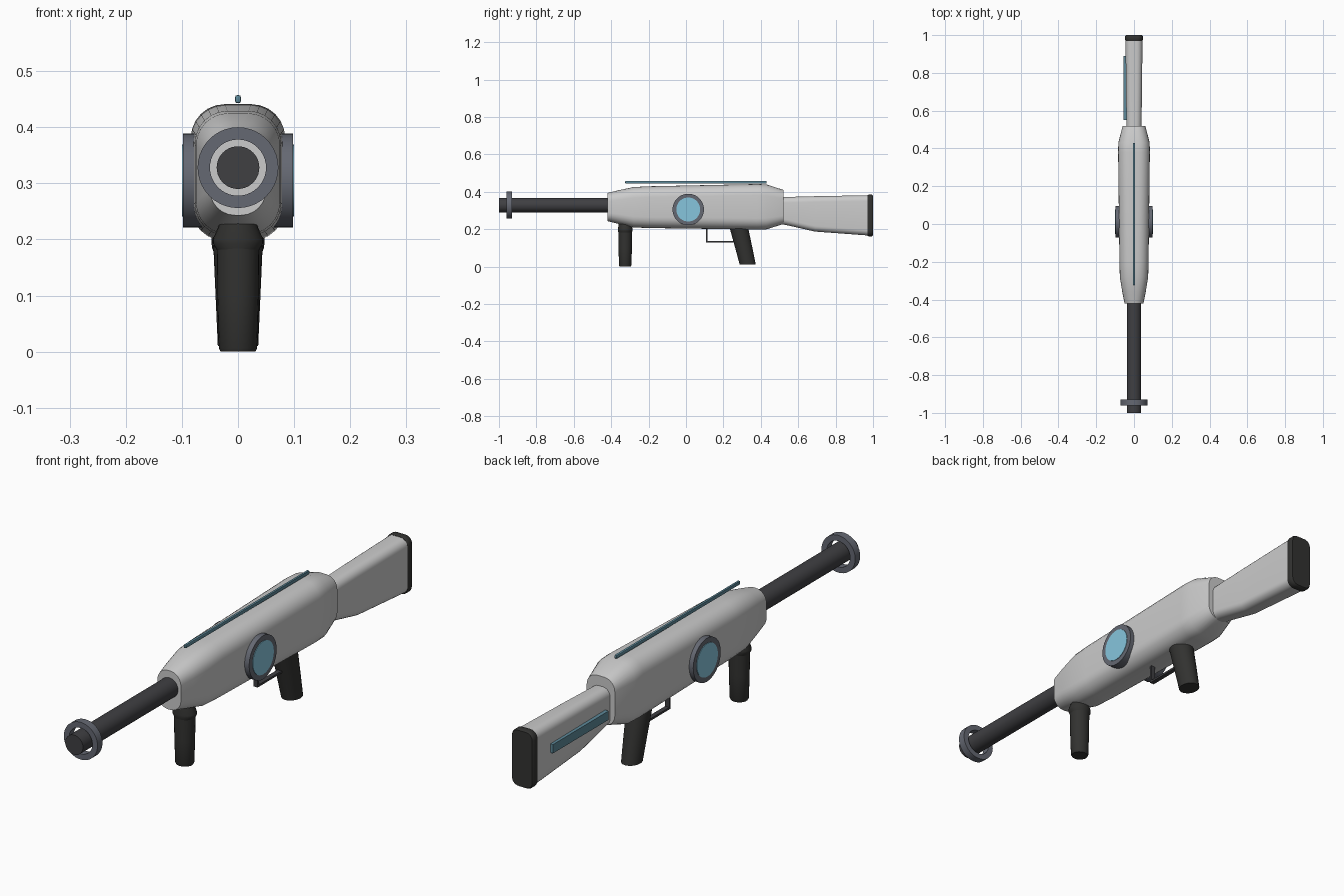
import bpy, bmesh, math
from mathutils import Matrix, Vector

if "Cube" in bpy.data.objects:
    bpy.data.objects.remove(bpy.data.objects["Cube"])


def material(name, rgb):
    m = bpy.data.materials.new(name)
    m.diffuse_color = (*rgb, 1)
    m.use_nodes = True
    m.node_tree.nodes["Principled BSDF"].inputs["Base Color"].default_value = m.diffuse_color
    return m


DARK = material("dark_metal", (0.05, 0.05, 0.055))
GRIP = material("grip_black", (0.032, 0.032, 0.03))
STEEL = material("blue_steel", (0.13, 0.14, 0.17))
GLASS = material("lens_blue", (0.24, 0.56, 0.72))
TEAL = material("glow_strip", (0.11, 0.25, 0.32))
SHELL = material("shell_grey", (0.68, 0.68, 0.7))


def finish(name, bm, mat, angle=35):
    bmesh.ops.recalc_face_normals(bm, faces=bm.faces)
    mesh = bpy.data.meshes.new(name)
    bm.to_mesh(mesh)
    bm.free()
    ob = bpy.data.objects.new(name, mesh)
    bpy.context.collection.objects.link(ob)
    mesh.materials.append(mat)
    bpy.ops.object.select_all(action='DESELECT')
    ob.select_set(True)
    bpy.context.view_layer.objects.active = ob
    bpy.ops.object.shade_smooth_by_angle(angle=math.radians(angle))
    return ob


def bridge(bm, rings, closed=False):
    """Skin equal-length vertex loops, capping the ends unless closed."""
    loops = [[bm.verts.new(p) for p in ring] for ring in rings]
    n = len(loops[0])
    pairs = list(zip(loops, loops[1:])) + ([(loops[-1], loops[0])] if closed else [])
    for a, b in pairs:
        for i in range(n):
            j = (i + 1) % n
            bm.faces.new((a[i], a[j], b[j], b[i]))
    if not closed:
        bm.faces.new(loops[0])
        bm.faces.new(loops[-1])


def rounded(hw, lo, hi, r, seg=7):
    """Rounded rectangle in (x, z)."""
    pts = []
    corners = [(hw - r, hi - r), (-hw + r, hi - r), (-hw + r, lo + r), (hw - r, lo + r)]
    for k, (cx, cz) in enumerate(corners):
        for i in range(seg):
            a = math.pi / 2 * (k + i / (seg - 1))
            pts.append((cx + r * math.cos(a), cz + r * math.sin(a)))
    return pts


def loft_y(name, sections, mat):
    bm = bmesh.new()
    bridge(bm, [[(x, y, z) for x, z in rounded(hw, lo, hi, r)]
                for y, hw, lo, hi, r in sections])
    return finish(name, bm, mat)


def loft_z(name, sections, mat, n=24):
    """Elliptical sections (z, y centre, x radius, y radius)."""
    bm = bmesh.new()
    bridge(bm, [[(rx * math.cos(2 * math.pi * i / n), y + ry * math.sin(2 * math.pi * i / n), z)
                 for i in range(n)] for z, y, rx, ry in sections])
    return finish(name, bm, mat)


def turned(name, centre, axis, profile, mat, closed=False, n=40):
    """Revolve (offset along axis, radius) points about an axis."""
    rot = Vector((0, 0, 1)).rotation_difference(Vector(axis)).to_matrix()
    bm = bmesh.new()
    bridge(bm, [[Vector(centre) + rot @ Vector((r * math.cos(2 * math.pi * i / n),
                                                r * math.sin(2 * math.pi * i / n), h))
                 for i in range(n)] for h, r in profile], closed)
    return finish(name, bm, mat)


def box(name, lo, hi, mat, bevel=0.0):
    bm = bmesh.new()
    lo, hi = Vector(lo), Vector(hi)
    bmesh.ops.create_cube(bm, size=1, matrix=Matrix.Translation((lo + hi) / 2)
                          @ Matrix.Diagonal((*(hi - lo), 1)))
    if bevel:
        bmesh.ops.bevel(bm, geom=bm.edges[:], offset=bevel, segments=2, profile=0.5, affect='EDGES')
    return finish(name, bm, mat)


# main shell
loft_y("body", [(-0.42, 0.05, 0.243, 0.393, 0.045),
                (-0.36, 0.062, 0.228, 0.408, 0.052),
                (-0.28, 0.075, 0.209, 0.425, 0.058),
                (-0.2, 0.077, 0.206, 0.429, 0.058),
                (0.38, 0.084, 0.198, 0.441, 0.06),
                (0.43, 0.083, 0.199, 0.439, 0.06),
                (0.52, 0.06, 0.227, 0.41, 0.045)], SHELL)

# shoulder stock and butt pad
loft_y("stock", [(0.5, 0.039, 0.228, 0.371, 0.03),
                 (0.54, 0.04, 0.221, 0.372, 0.03),
                 (0.69, 0.042, 0.187, 0.376, 0.03),
                 (0.975, 0.045, 0.166, 0.381, 0.03)], SHELL)
loft_y("butt_pad", [(0.97, 0.045, 0.164, 0.382, 0.03),
                    (0.975, 0.047, 0.162, 0.384, 0.03),
                    (0.994, 0.047, 0.162, 0.384, 0.03),
                    (1.0, 0.043, 0.166, 0.38, 0.026)], GRIP)

# barrel and floating muzzle ring
turned("barrel", (0, -1, 0.328), (0, 1, 0), [(0, 0.038), (0.62, 0.038)], DARK)
turned("muzzle_ring", (0, -0.945, 0.328), (0, 1, 0),
       [(-0.015, 0.05), (-0.015, 0.072), (0.015, 0.072), (0.015, 0.05)], STEEL, True)

# round side lenses
for side, s in (("left", -1), ("right", 1)):
    turned(side + "_lens_ring", (0, 0.012, 0.305), (s, 0, 0),
           [(0.05, 0.064), (0.05, 0.084), (0.098, 0.084), (0.098, 0.064)], STEEL, True)
    turned(side + "_lens", (0, 0.012, 0.305), (s, 0, 0),
           [(0.05, 0.064), (0.1, 0.064)], GLASS)

# glowing strips: top rail and left side of the stock
box("top_rail", (-0.005, -0.325, 0.443), (0.005, 0.43, 0.457), TEAL, 0.003)
box("stock_strip", (-0.055, 0.55, 0.268), (-0.036, 0.89, 0.302), TEAL)

# rear grip, raked backwards
loft_z("rear_grip", [(0.215, 0.28, 0.045, 0.05), (0.19, 0.287, 0.044, 0.049),
                     (0.1, 0.309, 0.04, 0.046), (0.01, 0.33, 0.036, 0.043)], GRIP)

# front grip with flared collar
loft_z("front_grip", [(0.2, -0.325, 0.038, 0.037), (0.1, -0.325, 0.037, 0.036),
                      (0.006, -0.325, 0.034, 0.033), (0.0, -0.325, 0.031, 0.03)], GRIP)
loft_z("front_grip_collar", [(0.235, -0.325, 0.03, 0.034), (0.2, -0.325, 0.045, 0.039),
                             (0.193, -0.325, 0.045, 0.039), (0.18, -0.325, 0.037, 0.036)], GRIP)

# trigger guard
box("guard_front", (-0.009, 0.107, 0.13), (0.009, 0.115, 0.215), DARK)
box("guard_bottom", (-0.009, 0.107, 0.129), (0.009, 0.275, 0.137), DARK)
